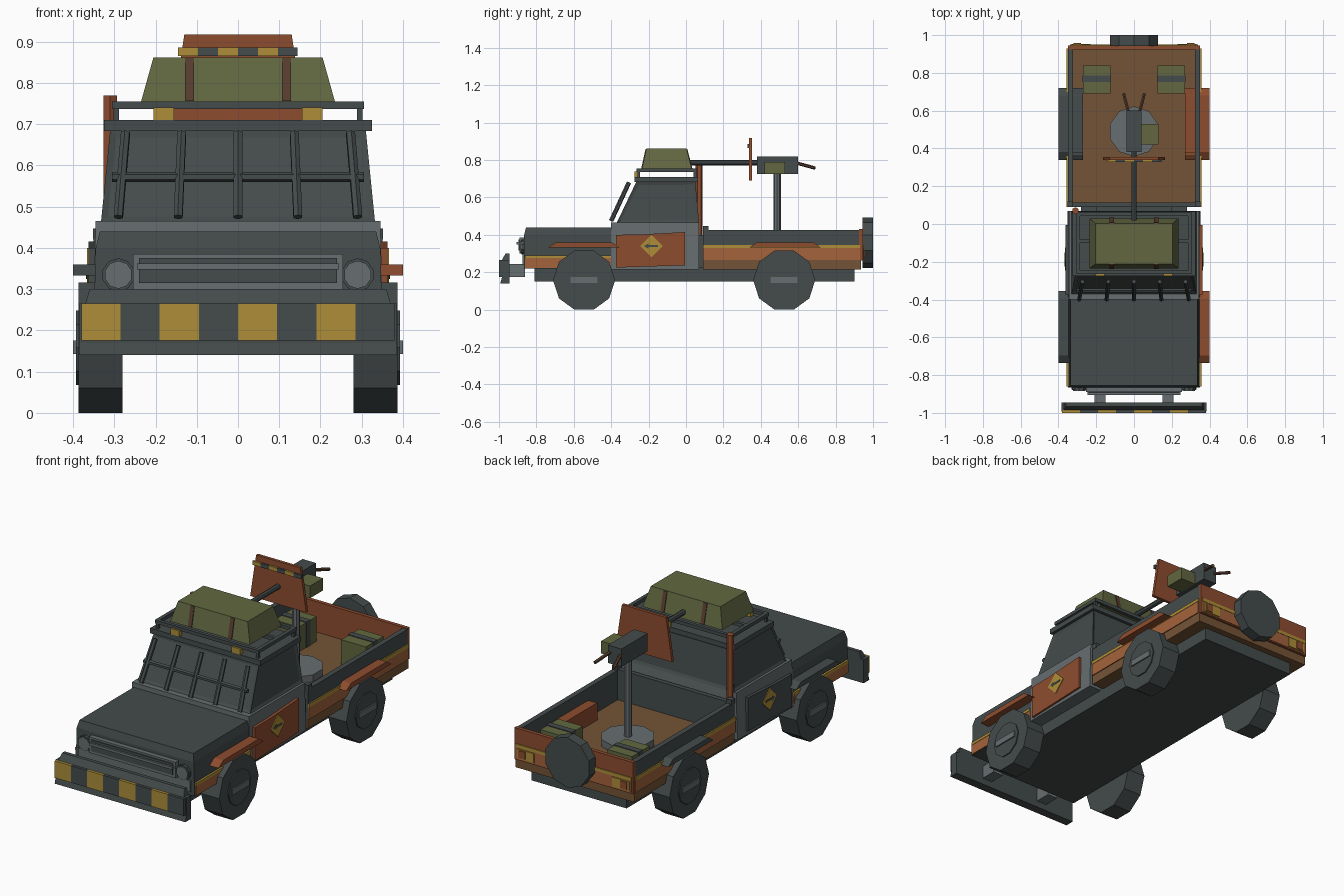
import bpy, bmesh, math
from mathutils import Matrix, Vector

if "Cube" in bpy.data.objects:
    bpy.data.objects.remove(bpy.data.objects["Cube"])


def mat(name, r, g, b):
    m = bpy.data.materials.new(name)
    m.diffuse_color = (r, g, b, 1)
    m.use_nodes = True
    m.node_tree.nodes["Principled BSDF"].inputs["Base Color"].default_value = m.diffuse_color
    return m


DARK = mat("dark_grey", .058, .070, .070)
GREY = mat("light_grey", .135, .155, .162)
RUST = mat("rust", .270, .073, .028)
ORANGE = mat("orange", .370, .125, .045)
BROWN = mat("brown", .175, .088, .037)
OLIVE = mat("olive", .122, .137, .052)
YELLOW = mat("yellow", .420, .270, .040)
STRAP = mat("strap_brown", .095, .046, .028)


def finish(name, bm, m):
    bmesh.ops.recalc_face_normals(bm, faces=bm.faces)
    me = bpy.data.meshes.new(name)
    bm.to_mesh(me)
    bm.free()
    me.materials.append(m)
    ob = bpy.data.objects.new(name, me)
    bpy.context.collection.objects.link(ob)
    return ob


def frustum(name, m, low, high, z0, z1, inset=0):
    """Box whose bottom and top rectangles (x0, x1, y0, y1) may differ."""
    bm = bmesh.new()
    rings = []
    for (x0, x1, y0, y1), z in ((low, z0), (high, z1)):
        rings.append([bm.verts.new((x, y, z)) for x, y in ((x0, y0), (x1, y0), (x1, y1), (x0, y1))])
    a, b = rings
    bm.faces.new(a[::-1])
    bm.faces.new(b)
    sides = [bm.faces.new((a[i], a[(i + 1) % 4], b[(i + 1) % 4], b[i])) for i in range(4)]
    if inset:
        bm.normal_update()
        bmesh.ops.inset_individual(bm, faces=sides, thickness=inset, depth=-.006)
    return finish(name, bm, m)


def box(name, m, x0, x1, y0, y1, z0, z1):
    r = (min(x0, x1), max(x0, x1), y0, y1)
    return frustum(name, m, r, r, z0, z1)


def cyl(name, m, p, q, r, n=8, rot=None):
    p, q = Vector(p), Vector(q)
    d = q - p
    rot = rot or d.to_track_quat('Z', 'Y').to_matrix().to_4x4()
    bm = bmesh.new()
    bmesh.ops.create_cone(bm, cap_ends=True, segments=n, radius1=r, radius2=r, depth=d.length,
                          matrix=Matrix.Translation((p + q) / 2) @ rot)
    return finish(name, bm, m)


def prism_x(name, m, pts, x0, x1):
    """Extrude a (y, z) outline along x."""
    bm = bmesh.new()
    f = bm.faces.new([bm.verts.new((x0, y, z)) for y, z in pts])
    g = bmesh.ops.extrude_face_region(bm, geom=[f])['geom']
    bmesh.ops.translate(bm, vec=(x1 - x0, 0, 0), verts=[v for v in g if isinstance(v, bmesh.types.BMVert)])
    return finish(name, bm, m)


# Chassis and front body
box("chassis", DARK, -.28, .28, -.81, .90, .15, .225)
frustum("front_body", DARK, (-.35, .35, -.865, -.39), (-.345, .345, -.865, -.39), .22, .40)
frustum("hood", DARK, (-.345, .345, -.865, -.39), (-.335, .335, -.855, -.39), .40, .44)
box("grille_frame", GREY, -.255, .255, -.89, -.86, .30, .385)
box("grille_panel", DARK, -.24, .24, -.895, -.885, .315, .375)
box("grille_bar", GREY, -.245, .245, -.905, -.89, .348, .362)
box("front_valance", GREY, -.33, .33, -.875, -.86, .24, .30)

# Front bumper with hazard stripes
box("front_bumper", DARK, -.385, .385, -.985, -.945, .14, .265)
frustum("bumper_top", DARK, (-.37, .37, -.985, -.945), (-.36, .36, -.965, -.945), .265, .30)
frustum("bumper_lip", DARK, (-.385, .385, -.993, -.96), (-.385, .385, -.985, -.96), .14, .17)
for i in range(8):
    x = -.38 + i * .095
    box("bumper_stripe", DARK if i % 2 else YELLOW, x, x + .095, -1.0, -.985, .175, .265)

# Cab
frustum("cab_lower", GREY, (-.352, .352, -.40, .07), (-.345, .345, -.40, .07), .215, .465)
frustum("cab_upper", DARK, (-.332, .332, -.37, .07), (-.31, .31, -.265, .05), .465, .685, .022)
box("roof", DARK, -.325, .325, -.275, .065, .683, .71)
box("cab_bed_link", DARK, -.20, .20, .06, .10, .22, .40)
for i in range(5):
    x = (i - 2) * .145
    cyl("windshield_bar", DARK, (x, -.40, .475), (x * .94, -.305, .68), .012, 6)
cyl("windshield_crossbar", DARK, (-.305, -.352, .572), (.305, -.352, .572), .012, 6)

# Roof rack, lamps and tarp load
for s in (-1, 1):
    box("rack_rail", DARK, s * .285, s * .305, -.265, .06, .737, .755)
    for y in (-.26, .04):
        box("rack_post", DARK, s * .288, s * .302, y, y + .015, .705, .74)
    box("roof_lamp", YELLOW, s * .155, s * .205, -.275, -.25, .71, .74)
for y in (-.265, -.10, .042):
    box("rack_crossbar", DARK, -.305, .305, y, y + .018, .737, .755)
frustum("tarp_load", OLIVE, (-.235, .235, -.235, .03), (-.205, .205, -.212, .003), .755, .862)
for x in (-.118, .118):
    frustum("tarp_strap", STRAP, (x - .011, x + .011, -.239, .034), (x - .011, x + .011, -.216, .007), .756, .860)

# Cargo bed
box("bed_floor", BROWN, -.35, .35, .09, .935, .215, .268)
box("headboard", DARK, -.345, .345, .09, .115, .26, .43)
box("tailgate", RUST, -.35, .35, .925, .945, .262, .43)
box("tailgate_stripe", YELLOW, -.34, .34, .94, .95, .33, .348)
box("tailgate_band", ORANGE, -.34, .34, .94, .948, .268, .33)

# Repeated parts on both sides
for s in (-1, 1):
    paint = RUST if s > 0 else DARK
    box("bed_wall", DARK, s * .322, s * .35, .09, .935, .262, .425)
    box("bed_corner", DARK, s * .322, s * .352, .09, .12, .42, .447)
    box("bed_stripe", YELLOW, s * .348, s * .357, .09, .93, .33, .347)
    box("bed_band", ORANGE, s * .348, s * .355, .09, .93, .265, .33)
    box("fender_stripe", YELLOW, s * .348, s * .358, -.86, -.40, .275, .29)
    box("fender_band", ORANGE, s * .348, s * .356, -.86, -.40, .222, .275)
    box("wheel_box", paint, s * .27, s * .33, .36, .72, .26, .358)
    for yc, inner in ((-.545, .335), (.53, .27)):
        prism_x("fender_flare", paint, [(yc - .19, .333), (yc - .15, .36), (yc + .15, .36), (yc + .19, .333)],
                s * inner, s * .40)
    # Wheels
    for y in (-.545, .525):
        turn = Matrix.Rotation(math.pi / 2, 4, 'Y')
        cyl("wheel", DARK, (s * .28, y, .158), (s * .387, y, .158), .166, 10, turn)
        cyl("hub", DARK, (s * .38, y, .158), (s * .393, y, .158), .095, 10, turn)
        box("hub_bar", GREY, s * .385, s * .40, y - .072, y + .072, .143, .175)
    # Lamps and bumper mounts
    cyl("headlight_rim", DARK, (s * .29, -.86, .335), (s * .29, -.88, .335), .040, 10)
    cyl("headlight", GREY, (s * .29, -.86, .335), (s * .29, -.885, .335), .034, 10)
    box("bumper_mount", GREY, s * .15, s * .21, -.95, -.86, .175, .245)
    box("tail_lamp", YELLOW, s * .23, s * .33, .94, .953, .275, .325)
    box("tail_lamp_lens", RUST, s * .28, s * .32, .95, .957, .28, .32)
    # Door plate with warning diamond
    prism_x("door_plate", paint, [(-.375, .225), (-.375, .40), (-.24, .402), (-.005, .415), (-.005, .237)],
            s * .345, s * .362)
    prism_x("door_diamond", YELLOW, [(-.245, .34), (-.185, .40), (-.125, .34), (-.185, .28)], s * .36, s * .366)
    prism_x("diamond_arrow", DARK, [(-.225, .34), (-.20, .355), (-.20, .345), (-.15, .345), (-.15, .335),
                                    (-.20, .335), (-.20, .325)], s * .365, s * .368)
    # Stowed boxes in the bed
    box("stowed_box", OLIVE, s * .125, s * .27, .69, .84, .265, .40)
    box("stowed_box_strap", DARK, s * .122, s * .273, .752, .785, .265, .404)

# Spare wheel and exhaust stack
cyl("spare_wheel", DARK, (0, .943, .358), (0, 1.0, .358), .134, 10, Matrix.Rotation(math.pi / 2, 4, 'X'))
cyl("exhaust_stack", RUST, (-.31, .07, .24), (-.31, .07, .77), .019, 6)

# Turret mount
cyl("turret_base", GREY, (0, .49, .265), (0, .49, .305), .133, 10)
cyl("turret_post", GREY, (0, .487, .30), (0, .487, .73), .02, 8)
box("gun_body", DARK, -.04, .04, .38, .60, .725, .82)
box("ammo_box", OLIVE, .04, .13, .42, .53, .725, .79)
cyl("gun_barrel", DARK, (0, .01, .785), (0, .39, .785), .014, 8)
for s in (-1, 1):
    cyl("gun_handle", STRAP, (s * .03, .595, .783), (s * .055, .69, .757), .009, 6)

# Gun shield with hazard stripes
frustum("gun_shield", RUST, (-.165, .165, .338, .354), (-.13, .13, .338, .354), .69, .918)
for i in range(6):
    x = -.145 + i * .0483
    box("shield_stripe", DARK if i % 2 else YELLOW, x, x + .0483, .328, .339, .865, .886)
